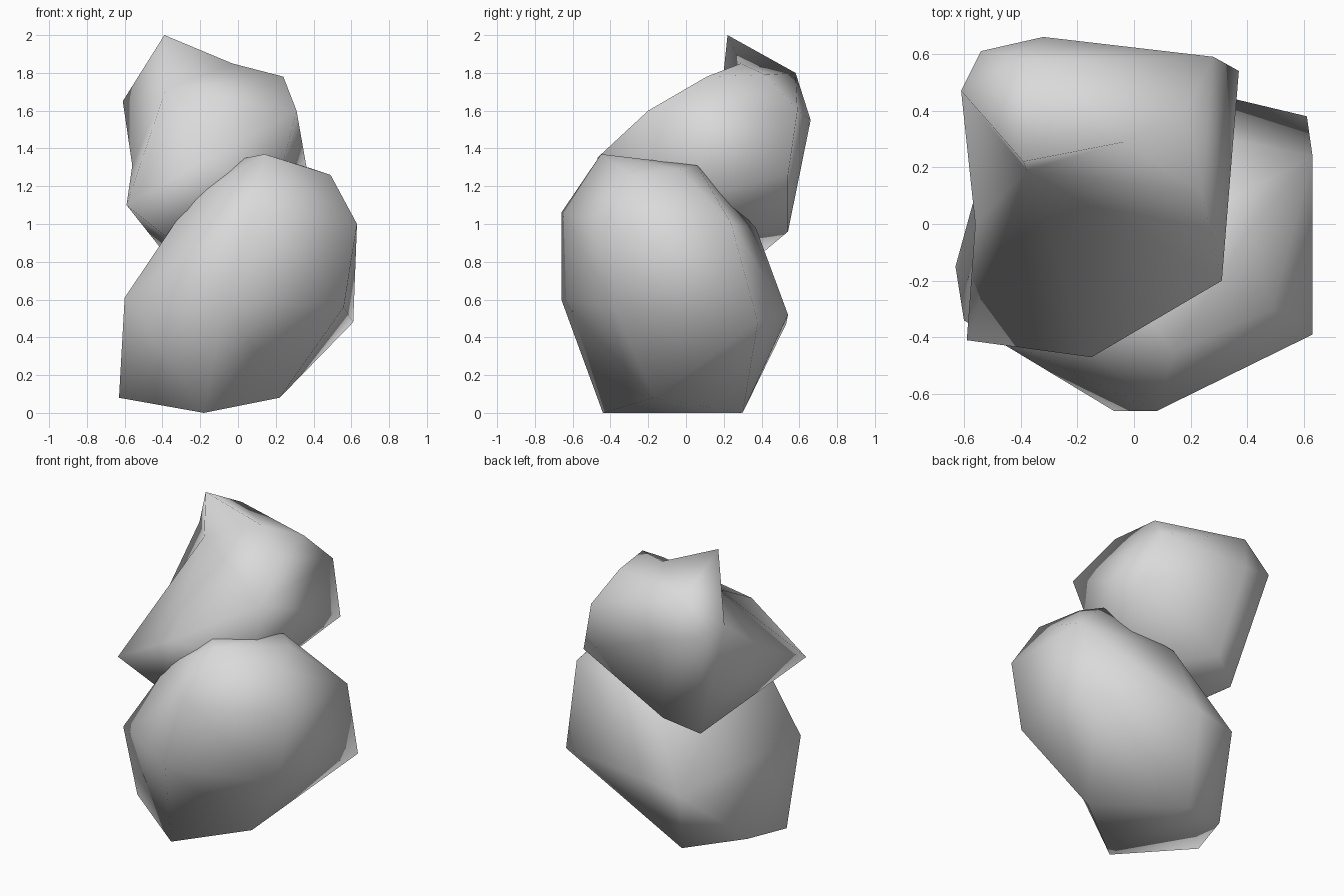
import bpy
import bmesh
from mathutils import Vector

old = bpy.data.objects.get("Cube")
if old:
    bpy.data.objects.remove(old, do_unlink=True)

# Single stone colour
stone = bpy.data.materials.new("stone_grey")
stone.use_nodes = True
grey = (0.7, 0.7, 0.7, 1)
stone.diffuse_color = grey
stone.node_tree.nodes["Principled BSDF"].inputs["Base Color"].default_value = grey

CM = 0.01  # corner positions are given in hundredths of a unit


def make_rock(name, *rings, pushes=()):
    """Wrap rings of corner points in a faceted shell, then push some corners."""
    bm = bmesh.new()
    for ring in rings:
        for corner in ring:
            bm.verts.new(Vector(corner) * CM)
    hull = bmesh.ops.convex_hull(bm, input=bm.verts[:])
    inside = {g for g in hull["geom_interior"] + hull["geom_unused"]
              if isinstance(g, bmesh.types.BMVert)}
    if inside:
        bmesh.ops.delete(bm, geom=list(inside), context='VERTS')
    bmesh.ops.recalc_face_normals(bm, faces=bm.faces[:])

    # Push chosen corners in or out to make hollows and points
    for corner, offset in pushes:
        target = Vector(corner) * CM
        vert = min(bm.verts, key=lambda v: (v.co - target).length)
        vert.co += Vector(offset) * CM

    for face in bm.faces:
        face.smooth = True
    mesh = bpy.data.meshes.new(name)
    bm.to_mesh(mesh)
    bm.free()
    mesh.materials.append(stone)
    rock = bpy.data.objects.new(name, mesh)
    bpy.context.scene.collection.objects.link(rock)
    return rock


# Lower boulder: narrow foot, wide belly, rounded crown
foot_hollow = (34, -32, 4)
foot = [(-18, -44, 0), (-18, 30, 0), (-63, -15, 8), (-55, 14, 10), foot_hollow]
belly = [(-60, -34, 61), (-7, -66, 60), (56, -38, 56), (61, 38, 48),
         (-6, 54, 52), (-32, 53, 47)]
shoulder = [(8, -66, 106), (63, -39, 100), (63, 24, 100), (0, 37, 98), (-25, -35, 113)]
crown = [(14, -45, 137), (-1, -26, 134), (49, -30, 126), (40, -3, 129), (29, 6, 131)]
make_rock("lower_boulder", foot, belly, shoulder, crown,
          pushes=[(foot_hollow, (-12, 15, 4))])

# Upper boulder: leans back, with an overhanging tip and a hollow left side
underside = [(-40, 42, 86), (-21, 54, 96), (10, 0, 95), (18, -10, 110), (-34, -30, 90)]
left_hollow = (-64, -4, 130)
front_lip = [(-59, -41, 110), (-15, -47, 135), (31, -20, 160), left_hollow]
back = [(37, 54, 126), (28, 59, 160), (-32, 66, 155), (-54, 61, 160), (-61, 47, 165)]
tip = (-42, 24, 179)
tip_foot = (-46, 16, 176)
top = [(24, 11, 178), (19, 42, 179), (-3, 29, 185), (-38, 58, 180), tip, tip_foot]
make_rock("upper_boulder", underside, front_lip, back, top,
          pushes=[(tip, (3, -2, 21)), (tip_foot, (8, 3, -4)),
                  (left_hollow, (8, 4, 1))])
